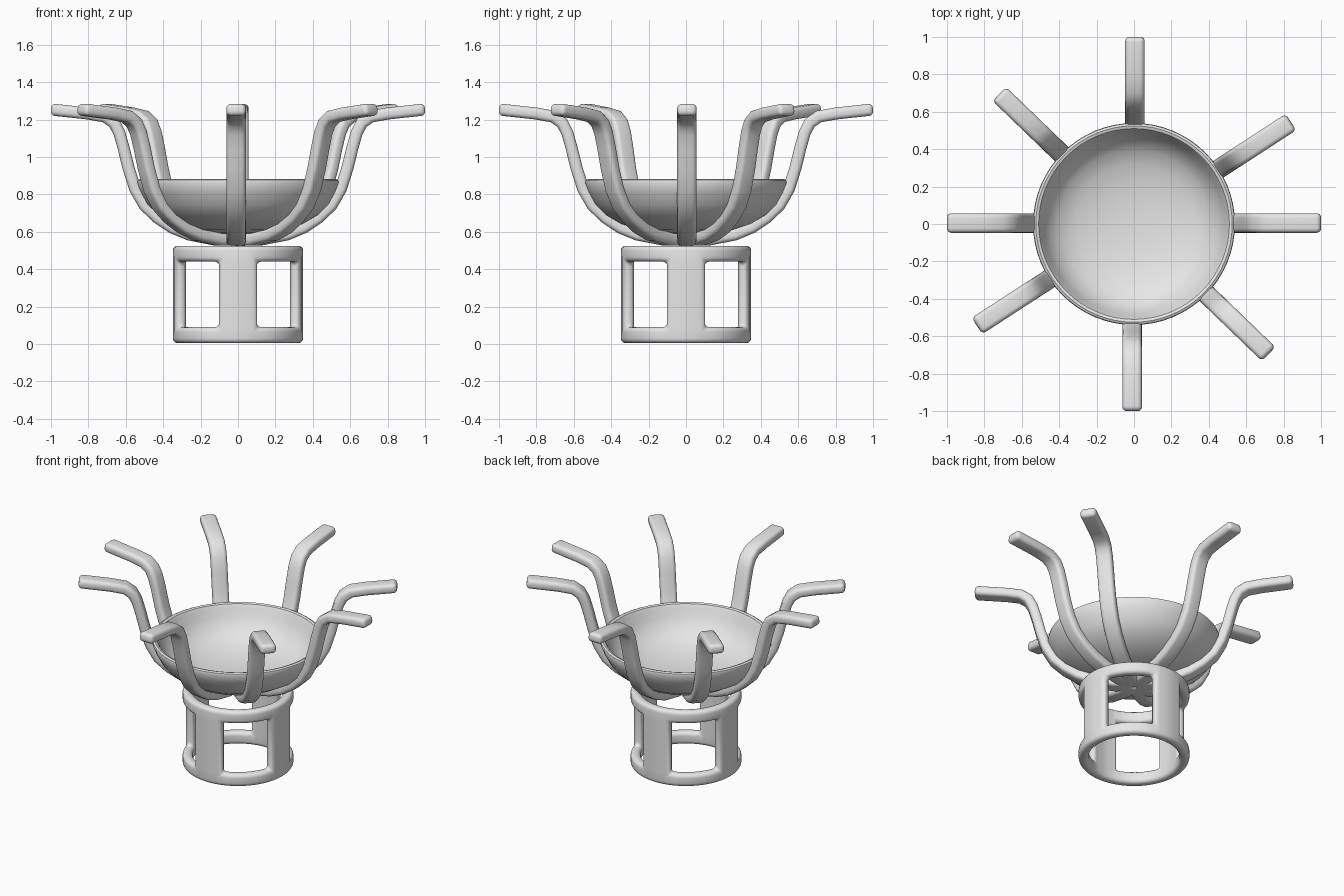
import bpy
import bmesh
from math import sin, cos, radians, pi
from mathutils import Vector, Matrix

if "Cube" in bpy.data.objects:
    bpy.data.objects.remove(bpy.data.objects["Cube"], do_unlink=True)

# One plain grey for everything
grey = bpy.data.materials.new("light_grey")
grey.use_nodes = True
COLOUR = (0.8, 0.8, 0.8, 1)
grey.diffuse_color = COLOUR
grey.node_tree.nodes["Principled BSDF"].inputs["Base Color"].default_value = COLOUR


def finish(name, bm, thickness=0, offset=0, bevel=0):
    """Turn a bmesh into an object, thicken and round it, and smooth it."""
    bmesh.ops.recalc_face_normals(bm, faces=bm.faces)
    mesh = bpy.data.meshes.new(name)
    bm.to_mesh(mesh)
    bm.free()
    mesh.materials.append(grey)
    ob = bpy.data.objects.new(name, mesh)
    bpy.context.collection.objects.link(ob)
    if thickness:
        mod = ob.modifiers.new("thickness", "SOLIDIFY")
        mod.thickness, mod.offset = thickness, offset
        mod.use_even_offset = True
    if bevel:
        mod = ob.modifiers.new("rounding", "BEVEL")
        mod.width, mod.segments = bevel, 4
        mod.limit_method, mod.angle_limit = "ANGLE", radians(60)
    bpy.ops.object.select_all(action="DESELECT")
    ob.select_set(True)
    bpy.context.view_layer.objects.active = ob
    bpy.ops.object.convert(target="MESH")
    bpy.ops.object.shade_smooth_by_angle(angle=radians(40))
    return ob


# Base: a tube wall with four windows between four posts
SEGMENTS, POST_HALF, RADIUS = 60, 3, 0.3165
levels = [0.005, 0.09, 0.44, 0.525]
bm = bmesh.new()
rings = [[bm.verts.new((RADIUS * cos(2 * pi * i / SEGMENTS),
                        RADIUS * sin(2 * pi * i / SEGMENTS), z))
          for i in range(SEGMENTS)] for z in levels]
quarter = SEGMENTS // 4
for row in range(3):
    for i in range(SEGMENTS):
        if row == 1 and POST_HALF <= i % quarter < quarter - POST_HALF:
            continue
        j = (i + 1) % SEGMENTS
        bm.faces.new((rings[row][i], rings[row][j],
                      rings[row + 1][j], rings[row + 1][i]))
finish("base_ring", bm, thickness=0.063, bevel=0.025)

# Bowl: a closed wall section turned about the z axis
wall = [(0, 0.59), (0.13, 0.593), (0.25, 0.61), (0.35, 0.643), (0.43, 0.69),
        (0.485, 0.745), (0.52, 0.81), (0.54, 0.862), (0.537, 0.876), (0.525, 0.882),
        (0.51, 0.877), (0.498, 0.855), (0.48, 0.805), (0.445, 0.75), (0.395, 0.703),
        (0.32, 0.67), (0.22, 0.645), (0.11, 0.633), (0, 0.63)]
bm = bmesh.new()
points = [bm.verts.new((r, 0, z)) for r, z in wall]
edges = [bm.edges.new(pair) for pair in zip(points, points[1:])]
bmesh.ops.spin(bm, geom=points + edges, cent=(0, 0, 0), axis=(0, 0, 1),
               angle=2 * pi, steps=64)
bmesh.ops.remove_doubles(bm, verts=bm.verts, dist=0.0005)
finish("bowl", bm)

# Arms: ribbons from the centre out and up, thickened and rounded
path = [(0, 0.557), (0.12, 0.558), (0.26, 0.585), (0.35, 0.622), (0.43, 0.675),
        (0.5, 0.742), (0.55, 0.83), (0.585, 0.94), (0.612, 1.05), (0.635, 1.13),
        (0.662, 1.182), (0.71, 1.216), (0.8, 1.232), (1.0, 1.254)]
# Bearing in degrees and small sideways shift of each arm
arms = {"left": (0, 0.005), "back_left": (33, 0), "back": (90, -0.005),
        "back_right": (136, 0), "right": (180, -0.005), "front_right": (213, 0),
        "front": (270, -0.01), "front_left": (316, 0)}
for name, (bearing, shift) in arms.items():
    bm = bmesh.new()
    turn = Matrix.Rotation(radians(bearing), 3, "Z")
    rows = [[bm.verts.new(turn @ Vector((r, shift + side * 0.052, z)))
             for side in (-1, 1)] for r, z in path]
    for a, b in zip(rows, rows[1:]):
        bm.faces.new((a[0], b[0], b[1], a[1]))
    finish(name + "_arm", bm, thickness=0.064, bevel=0.024)
